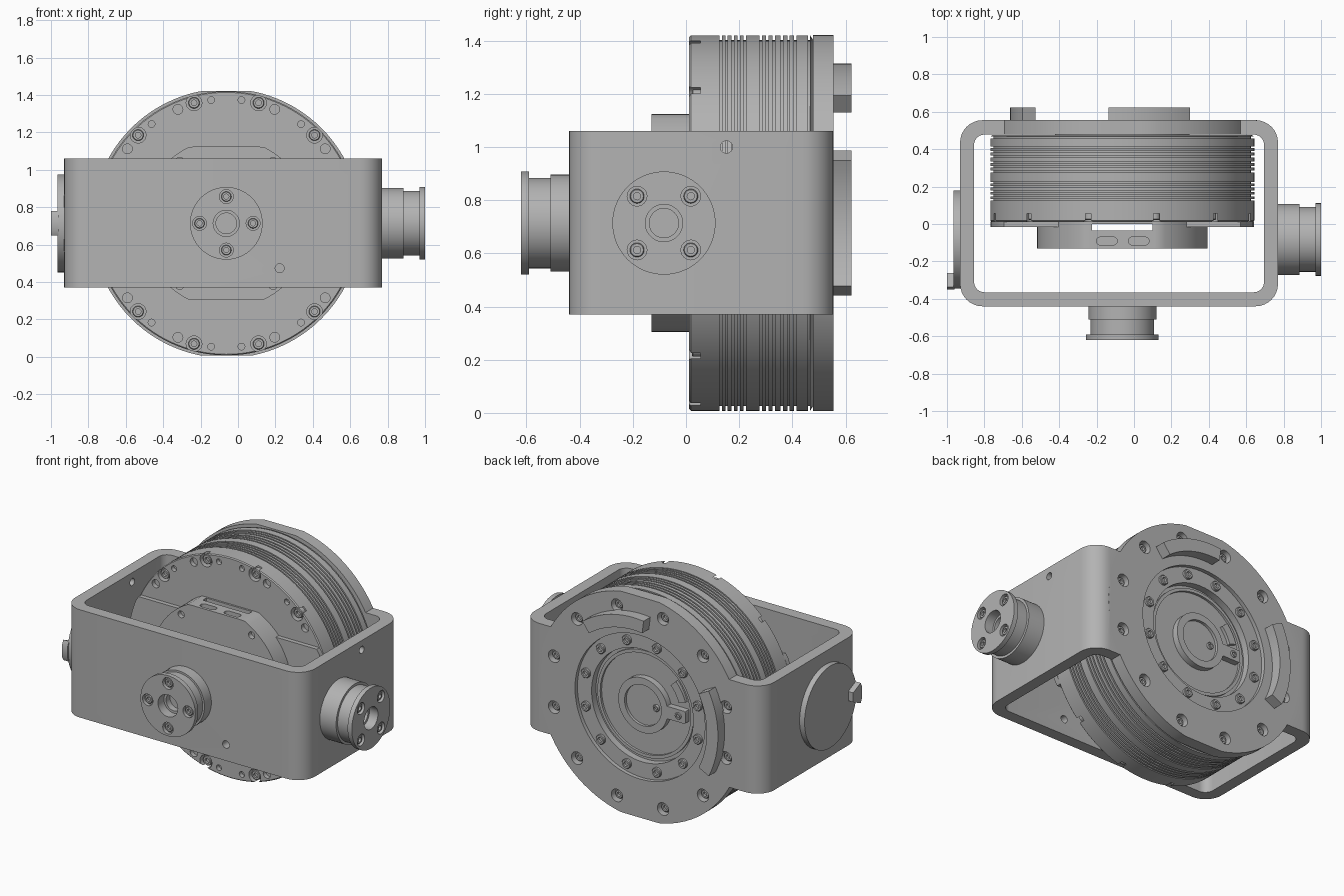
import bpy, bmesh
from math import cos, sin, pi, radians, hypot
from mathutils import Matrix, Vector

if "Cube" in bpy.data.objects:
    bpy.data.objects.remove(bpy.data.objects["Cube"])

grey = bpy.data.materials.new("machined grey")
grey.use_nodes = True
COLOUR = (0.45, 0.45, 0.45, 1)
grey.diffuse_color = COLOUR
grey.node_tree.nodes["Principled BSDF"].inputs["Base Color"].default_value = COLOUR

CX, CZ, SIDE_Y = -0.0625, 0.714, -0.083
X, Y, Z = Vector((1, 0, 0)), Vector((0, 1, 0)), Vector((0, 0, 1))


def frame(right, out, origin):
    """Local x = right, local y = up, local z = outward."""
    m = Matrix((right, Z, out)).transposed().to_4x4()
    m.translation = origin
    return m


FRONT = frame(X, -Y, (CX, 0, CZ))
BOSS = frame(X, -Y, (CX, -0.44, CZ))
BACK = frame(-X, Y, (CX, 0.555, CZ))
RIGHT = frame(Y, X, (0.77, SIDE_Y, CZ))
LEFT = frame(-Y, -X, (-0.93, SIDE_Y, CZ))
WORLD = Matrix()


def lathe(bm, prof, m=WORLD, n=24, ring=False):
    rows = [[bm.verts.new(m @ Vector((r * cos(2 * pi * i / n), r * sin(2 * pi * i / n), h)))
             for i in range(n)] for r, h in prof]
    pairs = list(zip(rows, rows[1:])) + ([(rows[-1], rows[0])] if ring else [])
    for a, b in pairs:
        for i in range(n):
            j = (i + 1) % n
            bm.faces.new((a[i], a[j], b[j], b[i]))
    if not ring:
        bm.faces.new(rows[0][::-1])
        bm.faces.new(rows[-1])


def prism(bm, pts, h0, h1, m=WORLD):
    low, top = [[bm.verts.new(m @ Vector((x, y, h))) for x, y in pts] for h in (h0, h1)]
    n = len(pts)
    for i in range(n):
        j = (i + 1) % n
        bm.faces.new((low[i], low[j], top[j], top[i]))
    bm.faces.new(low[::-1])
    bm.faces.new(top)


def rrect(x0, x1, y0, y1, r, k=8):
    pts = []
    for q, (x, y) in enumerate(((x1 - r, y1 - r), (x0 + r, y1 - r), (x0 + r, y0 + r), (x1 - r, y0 + r))):
        pts += [(x + r * cos((q + i / k) * pi / 2), y + r * sin((q + i / k) * pi / 2)) for i in range(k + 1)]
    return pts


def flat_disc(r, lim, n=96):
    """Circle with its top and bottom cut flat."""
    return [(r * cos(2 * pi * i / n), max(-lim, min(lim, r * sin(2 * pi * i / n)))) for i in range(n)]


def arc_band(r0, r1, a0, a1, k=12):
    ang = [radians(a0 + (a1 - a0) * i / k) for i in range(k + 1)]
    return [(r1 * cos(a), r1 * sin(a)) for a in ang] + [(r0 * cos(a), r0 * sin(a)) for a in ang[::-1]]


def at(m, r, deg, h=0):
    a = radians(deg)
    return m @ Matrix.Translation((r * cos(a), r * sin(a), h))


def hole(bm, m, r, depth):
    lathe(bm, [(r, -depth), (r, 0.02)], m)


def screw(bm, m, r, low, high):
    """Cap screw with a round socket."""
    lathe(bm, [(r, low), (r, high - 0.004), (r * 0.88, high), (r * 0.5, high), (r * 0.5, high - 0.015)], m)


def part(name, build):
    bm = bmesh.new()
    build(bm)
    bmesh.ops.recalc_face_normals(bm, faces=bm.faces)
    mesh = bpy.data.meshes.new(name)
    bm.to_mesh(mesh)
    bm.free()
    mesh.materials.append(grey)
    ob = bpy.data.objects.new(name, mesh)
    bpy.context.collection.objects.link(ob)
    return ob


def combine(ob, build, op="DIFFERENCE"):
    tool = part("tool", build)
    mod = ob.modifiers.new("combine", "BOOLEAN")
    mod.operation, mod.solver, mod.object = op, "EXACT", tool
    dg = bpy.context.evaluated_depsgraph_get()
    mesh = bpy.data.meshes.new_from_object(ob.evaluated_get(dg))
    ob.modifiers.clear()
    ob.data = mesh
    bpy.data.objects.remove(tool)


# Bracket: rounded frame joined to a round back plate
TWELVE = [15 + 30 * i for i in range(12)]
bracket = part("bracket", lambda bm: prism(bm, rrect(-0.93, 0.77, -0.44, 0.555, 0.12), 0.37, 1.06))
combine(bracket, lambda bm: prism(bm, rrect(-0.855, 0.695, -0.365, 0.478, 0.055), 0.3, 1.2))
combine(bracket, lambda bm: prism(bm, flat_disc(0.72, 0.707), -0.077, 0, BACK), "UNION")


def bracket_holes(bm):
    lathe(bm, [(0.36, -0.2), (0.36, -0.025), (0.46, -0.025), (0.46, 0.02)], BACK, 72)
    for a in TWELVE:
        hole(bm, at(BACK, 0.63, a), 0.04, 0.045)
    hole(bm, BOSS @ Matrix.Translation((0.285, -0.24, 0)), 0.024, 0.2)
    hole(bm, RIGHT @ Matrix.Translation((0.235, 0.286, 0)), 0.023, 0.2)
    lathe(bm, [(0.023, -0.1), (0.023, -0.03)], LEFT @ Matrix.Translation((-0.235, 0.286, 0)))


combine(bracket, bracket_holes)


def plate_screws(bm):
    for a in TWELVE:
        screw(bm, at(BACK, 0.63, a), 0.027, -0.05, -0.02)
        screw(bm, at(BACK, 0.41, a), 0.03, -0.03, -0.008)


part("back_plate_screws", plate_screws)
part("top_stop_block", lambda bm: prism(bm, arc_band(0.52, 0.6, 83, 127), -0.01, 0.068, BACK))
part("side_stop_block", lambda bm: prism(bm, arc_band(0.52, 0.6, -27, 27), -0.01, 0.068, BACK))

# Motor drum with cooling grooves
prof = [(0.69, -0.477)]
for y in (0.462, 0.41, 0.385, 0.36, 0.33, 0.305, 0.28, 0.22, 0.198, 0.175, 0.152, 0.13):
    prof += [(0.706, -y - 0.005), (0.688, -y - 0.005), (0.688, -y + 0.004), (0.706, -y + 0.004)]
prof += [(0.706, -0.018), (0.7, -0.012)]
drum = part("motor_drum", lambda bm: lathe(bm, prof, FRONT, 120))


def drum_holes(bm):
    for a in TWELVE:
        hole(bm, at(FRONT, 0.667, a), 0.042, 0.055)
    for a in (7, 37, 67):
        for s in (a, 180 - a, 180 + a, -a):
            hole(bm, at(FRONT, 0.662, s), 0.026, 0.04)
    for a in (53, 83):
        for s in (a, 180 - a, 180 + a, -a):
            hole(bm, at(FRONT, 0.664, s), 0.018, 0.04)


combine(drum, drum_holes)


def rim_screws(bm):
    for a in TWELVE:
        screw(bm, at(FRONT, 0.667, a), 0.03, -0.06, -0.022)


part("motor_rim_screws", rim_screws)


# Front electronics cover with a wiring slot and two sockets
def slot(bm):
    prism(bm, rrect(-0.225, 0.1, -0.035, 0.0, 0.004, 2), -0.2, 1.6)


def cover_holes(bm):
    slot(bm)
    for x in (-0.2, -0.03):
        prism(bm, rrect(x, x + 0.11, -0.112, -0.07, 0.02), 1.09, 1.2)
    for a in (53, 127, 233, 307):
        hole(bm, at(FRONT, 0.415, a, 0.13), 0.022, 0.03)


cover = part("front_cover", lambda bm: prism(bm, flat_disc(0.455, 0.41), -0.014, 0.13, FRONT))
combine(cover, cover_holes)
band = part("cover_flange", lambda bm: prism(bm, flat_disc(0.704, 0.3), -0.014, 0.016, FRONT))
combine(band, slot)


# Output hub seen through the back opening
def hub(bm):
    lathe(bm, [(0.36, -0.09), (0.36, -0.07), (0.34, -0.07), (0.34, -0.055), (0.32, -0.055), (0.32, -0.07)], BACK, 72)
    lathe(bm, [(0.175, -0.075), (0.175, -0.03), (0.13, -0.03), (0.13, -0.048)], BACK, 48)
    for i in range(6):
        m = at(BACK, 0, 30 + 60 * i)
        prism(bm, rrect(0.16, 0.3, -0.04, 0.04, 0.008, 2), -0.075, -0.03, m)
        prism(bm, arc_band(0.25, 0.3, 17, 43, 6), -0.075, -0.05, m)
        screw(bm, at(m, 0.25, 0), 0.022, -0.04, -0.022)
        screw(bm, at(m, 0.085, 0), 0.022, -0.06, -0.036)


part("output_hub", hub)


# Turned bosses on the front and right walls
def boss(name, m, steps, start):
    (r1, h1), (r2, h2), (r3, h3) = steps
    angles = [start + 90 * i for i in range(4)]
    ob = part(name, lambda bm: lathe(bm, [
        (r1, -0.01), (r1, h1), (r2, h1), (r2, h2), (r3, h2), (r3, h3),
        (0.07, h3), (0.07, h3 - 0.06), (0.055, h3 - 0.06), (0.055, h3 - 0.1)], m, 64))

    def cut(bm):
        for a in angles:
            hole(bm, at(m, 0.143, a, h3), 0.037, 0.024)

    def heads(bm):
        for a in angles:
            screw(bm, at(m, 0.143, a, h3), 0.027, -0.03, -0.008)
    combine(ob, cut)
    part(name + "_screws", heads)


boss("front_boss", BOSS, ((0.182, 0.07), (0.17, 0.15), (0.194, 0.18)), 0)
boss("right_boss", RIGHT, ((0.189, 0.115), (0.173, 0.2), (0.194, 0.23)), 45)


# Left coupling: disc with a crown of drilled lugs
def crown(bm):
    lathe(bm, [(0.262, -0.01), (0.262, 0.035)], LEFT, 64)
    for i in range(8):
        m = at(LEFT, 0, 22.5 + 45 * i)
        prism(bm, [(0.18, -0.03), (0.255, -0.065), (0.268, -0.04), (0.268, 0.04), (0.255, 0.065), (0.18, 0.03)],
              0.03, 0.07, m)


def crown_holes(bm):
    for i in range(8):
        hole(bm, at(LEFT, 0.228, 22.5 + 45 * i, 0.07), 0.022, 0.03)


coupling = part("left_coupling", lambda bm: lathe(bm, [(0.262, -0.01), (0.262, 0.035)], LEFT, 64))
combine(coupling, crown, "UNION")
combine(coupling, crown_holes)

# Smooth shading with sharp edges kept
bpy.ops.object.select_all(action="DESELECT")
for ob in bpy.context.collection.objects:
    if ob.type == "MESH":
        ob.select_set(True)
        bpy.context.view_layer.objects.active = ob
bpy.ops.object.shade_smooth_by_angle(angle=radians(30))
